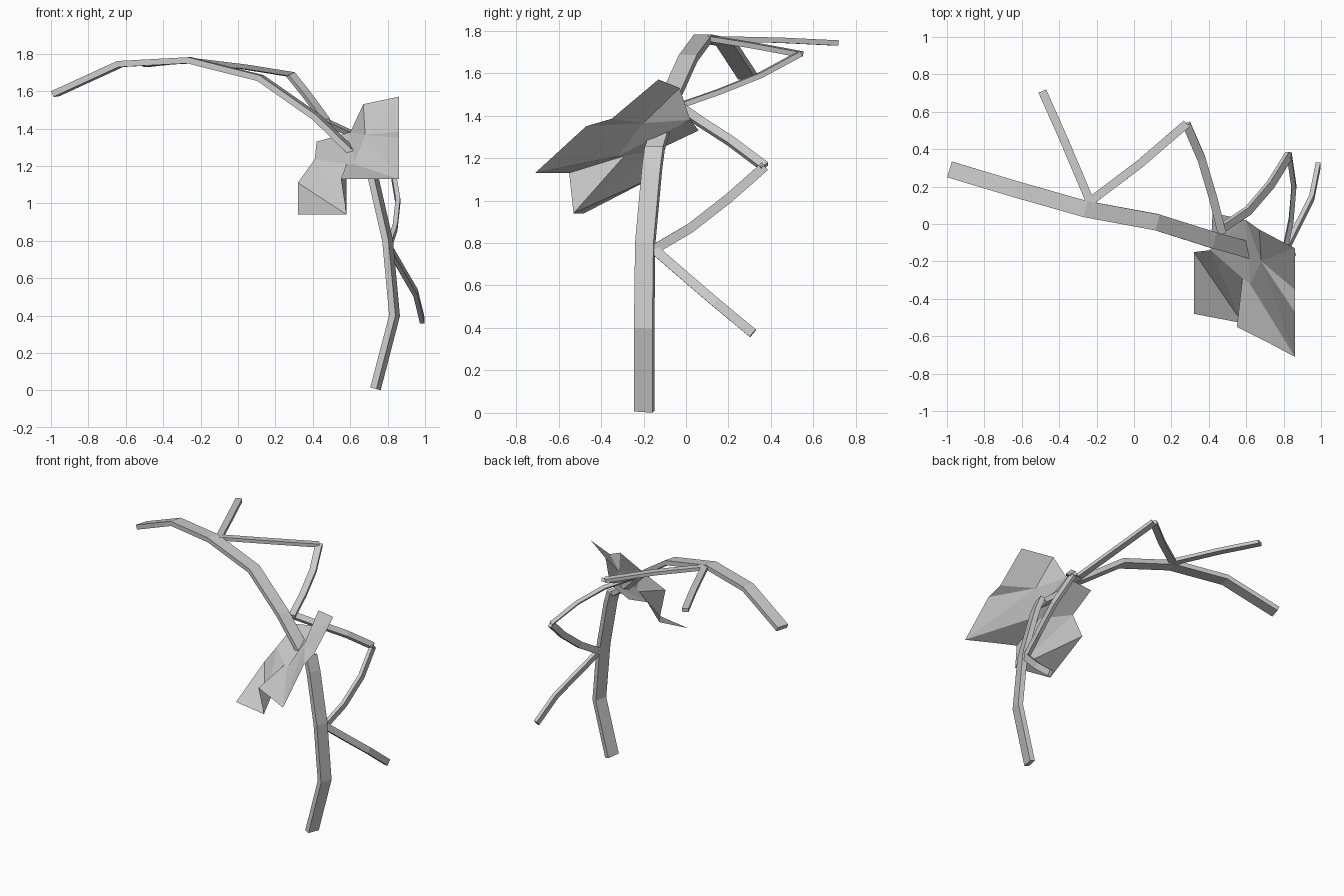
import bpy
from mathutils import Vector

if "Cube" in bpy.data.objects:
    bpy.data.objects.remove(bpy.data.objects["Cube"])


def make_mesh(name, verts, faces):
    me = bpy.data.meshes.new(name)
    me.from_pydata(verts, [], faces)
    me.update()
    ob = bpy.data.objects.new(name, me)
    bpy.context.collection.objects.link(ob)
    return ob


def strip(name, path, width, thick, side):
    """Sweep a flat rectangular section along a path, wide along 'side'."""
    pts = [Vector(p) for p in path]
    verts, faces = [], []
    for i, p in enumerate(pts):
        t = (pts[min(i + 1, len(pts) - 1)] - pts[max(i - 1, 0)]).normalized()
        s = Vector(side)
        s = (s - t * s.dot(t)).normalized()
        n = t.cross(s)
        for a, b in ((-1, -1), (1, -1), (1, 1), (-1, 1)):
            verts.append(p + s * (a * width / 2) + n * (b * thick / 2))
    for i in range(len(pts) - 1):
        for j in range(4):
            k = (j + 1) % 4
            faces.append((4 * i + j, 4 * i + k, 4 * i + 4 + k, 4 * i + 4 + j))
    e = len(verts) - 4
    faces += [(3, 2, 1, 0), (e, e + 1, e + 2, e + 3)]
    return make_mesh(name, verts, faces)


# Main branch: upright stem and arching top
strip("main_stem",
      [(.735, -.197, .008), (.837, -.197, .4), (.8, -.192, .8),
       (.72, -.16, 1.15), (.685, -.147, 1.25)],
      .09, .035, (.27, .96, 0))
strip("arching_branch",
      [(.665, -.15, 1.235), (.6, -.135, 1.285), (.42, -.085, 1.46), (.12, .01, 1.67),
       (-.26, .08, 1.765), (-.63, .185, 1.745), (-.98, .29, 1.585)],
      .088, .033, (.27, .96, 0))

# Side twigs: (path, direction of the wide side)
twigs = {
    "upper_twig_inner": ([(.47, -.05, 1.44), (.42, .15, 1.51), (.36, .35, 1.59),
                          (.28, .535, 1.69)], (1, .3, 0)),
    "upper_twig_middle": ([(.28, .535, 1.69), (.03, .32, 1.73), (-.235, .12, 1.762)],
                          (-.6, .77, 0)),
    "upper_twig_outer": ([(-.235, .12, 1.762), (-.37, .44, 1.755), (-.49, .71, 1.742)],
                         (.9, .4, 0)),
    "lower_twig_inner": ([(.46, -.03, 1.44), (.61, .07, 1.37), (.73, .21, 1.28),
                          (.83, .37, 1.16)], (-.5, .6, .6)),
    "lower_twig_middle": ([(.83, .37, 1.16), (.855, .2, 1.01), (.84, .02, .87),
                           (.805, -.15, .77)], (0, -.6, .75)),
    "lower_twig_outer": ([(.805, -.15, .77), (.88, 0, .64), (.95, .14, .52),
                          (.985, .315, .375)], (0, .7, .7)),
}
for name, (path, side) in twigs.items():
    strip(name, path, .045, .025, side)

# Large folded leaf
v = {
    "a0": (.67, -.03, 1.53), "a1": (.86, -.13, 1.57), "e": (.86, -.35, 1.385),
    "c": (.86, -.47, 1.35), "p": (.68, -.2, 1.365), "q": (.62, -.32, 1.21),
    "t": (.86, -.71, 1.13), "r": (.7, -.625, 1.13), "m1": (.55, -.55, 1.13),
    "b1": (.6, .02, 1.38), "b0": (.42, .06, 1.33), "m0": (.41, -.14, 1.235),
    "d": (.58, -.29, 1.21),
}
keys = list(v)
faces = ["a0 a1 p", "a1 e p", "p e c", "p c t", "p t q", "q t r", "q r m1",
         "b1 a0 p", "b1 p q", "b1 q d", "d q m1", "b0 b1 m0", "b1 d m0"]
make_mesh("large_leaf", list(v.values()),
          [[keys.index(k) for k in f.split()] for f in faces])

# Small hanging leaf
make_mesh("small_leaf",
          [(.41, -.14, 1.235), (.58, -.29, 1.21), (.32, -.15, 1.11),
           (.32, -.48, .94), (.58, -.53, .94), (.55, -.55, 1.13)],
          [(0, 1, 4), (0, 4, 2), (2, 4, 3), (1, 5, 4)])
